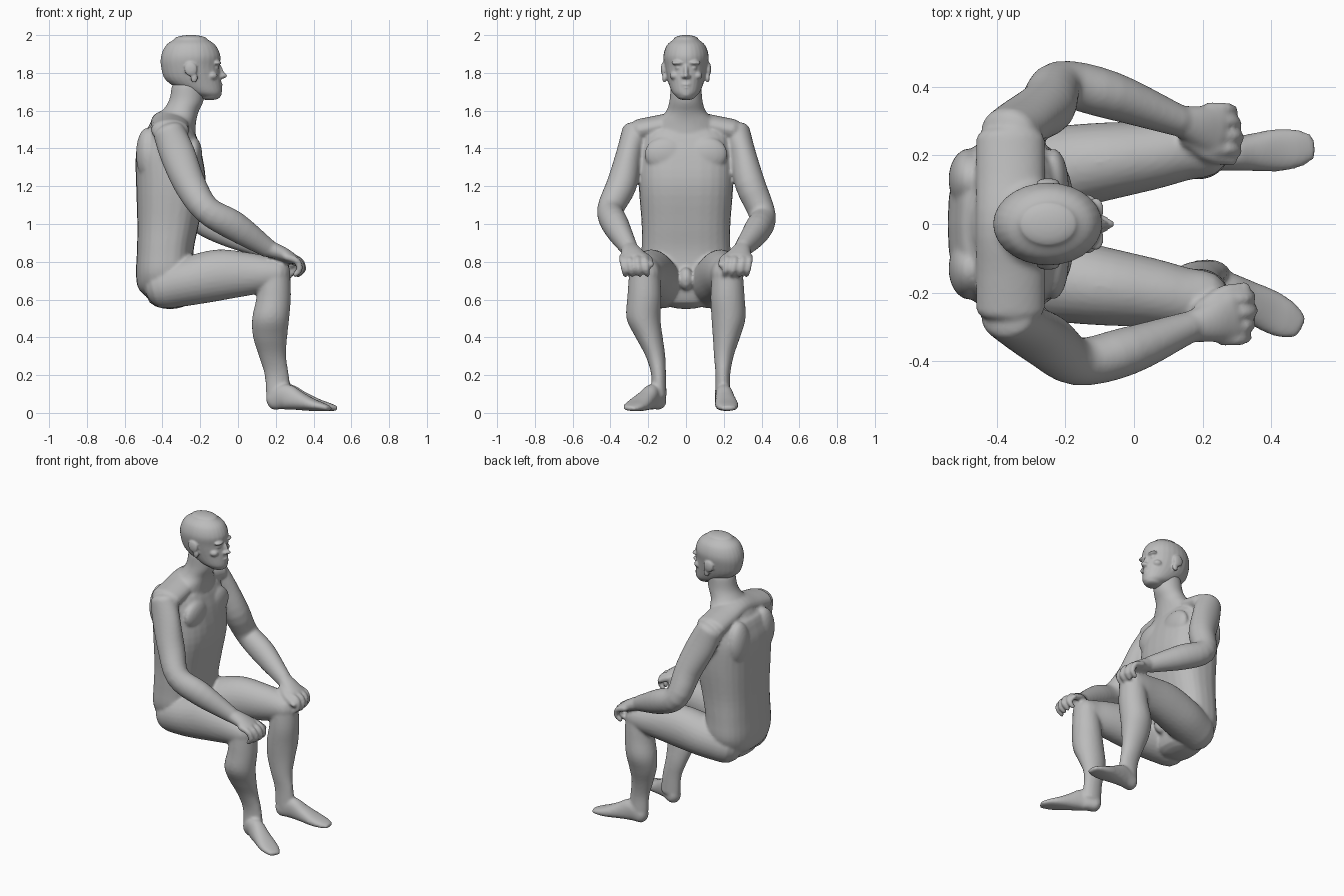
import bpy, bmesh, math
from mathutils import Vector, Matrix

cube = bpy.data.objects.get("Cube")
if cube:
    bpy.data.objects.remove(cube, do_unlink=True)

skin = bpy.data.materials.new("grey_skin")
skin.use_nodes = True
grey = (0.5, 0.5, 0.5, 1)
skin.diffuse_color = grey
skin.node_tree.nodes["Principled BSDF"].inputs["Base Color"].default_value = grey

UP = Vector((0, 0, 1))
SEGMENTS = 28


def spline(rows, steps=4):
    """Catmull-Rom interpolation through rows of numbers."""
    rows = [Vector(r) for r in rows]
    out = []
    for i in range(len(rows) - 1):
        p1, p2 = rows[i], rows[i + 1]
        p0 = rows[i - 1] if i else p1 * 2 - p2
        p3 = rows[i + 2] if i + 2 < len(rows) else p2 * 2 - p1
        for k in range(steps):
            t = k / steps
            out.append((p1 * 2 + (p2 - p0) * t + (p0 * 2 - p1 * 5 + p2 * 4 - p3) * t ** 2
                        + (p1 * 3 - p0 - p2 * 3 + p3) * t ** 3) / 2)
    return out + [rows[-1]]


def loft(bm, rows, axis=None, power=2, dome=0.6):
    """Closed tube through rows of (x, y, z, side radius, depth radius) with domed ends."""
    rows = spline(rows)
    rings = []
    for i, row in enumerate(rows):
        ahead, behind = rows[min(i + 1, len(rows) - 1)], rows[max(i - 1, 0)]
        along = axis or Vector(ahead[:3]) - Vector(behind[:3])
        rings.append((Vector(row[:3]), along.normalized(), row[3], row[4]))

    def cap(ring, sign):
        centre, along, a, b = ring
        return [(centre + along * sign * dome * min(a, b) * math.sin(t), along,
                 a * math.cos(t), b * math.cos(t)) for t in map(math.radians, (25, 50, 70, 84))]

    rings = cap(rings[0], -1)[::-1] + rings + cap(rings[-1], 1)
    loops = []
    for centre, along, a, b in rings:
        ref = Vector((1, 0, 0)) if abs(along.y) > 0.8 else Vector((0, 1, 0))
        side = (ref - along * ref.dot(along)).normalized()
        depth = along.cross(side)
        loop = []
        for k in range(SEGMENTS):
            angle = math.tau * k / SEGMENTS
            c, s = math.cos(angle), math.sin(angle)
            u = math.copysign(abs(c) ** (2 / power), c)
            v = math.copysign(abs(s) ** (2 / power), s)
            loop.append(bm.verts.new(centre + side * a * u + depth * b * v))
        loops.append(loop)
    for low, high in zip(loops, loops[1:]):
        for k in range(SEGMENTS):
            n = (k + 1) % SEGMENTS
            bm.faces.new((low[k], low[n], high[n], high[k]))
    bm.faces.new(loops[0][::-1])
    bm.faces.new(loops[-1])


def blob(bm, centre, radii, tilt=0):
    place = (Matrix.Translation(centre) @ Matrix.Rotation(math.radians(tilt), 4, 'Y')
             @ Matrix.Diagonal((*radii, 1)))
    bmesh.ops.create_uvsphere(bm, u_segments=24, v_segments=16, radius=1, matrix=place)


def pair(bm, centre, radii, tilt=0):
    for s in (1, -1):
        blob(bm, (centre[0], s * centre[1], centre[2]), radii, tilt)


def finish(bm, name, voxel, rounds):
    """Fuse the overlapping forms into one smooth skin."""
    bmesh.ops.recalc_face_normals(bm, faces=bm.faces)
    mesh = bpy.data.meshes.new(name)
    bm.to_mesh(mesh)
    bm.free()
    mesh.materials.append(skin)
    obj = bpy.data.objects.new(name, mesh)
    bpy.context.collection.objects.link(obj)
    fuse = obj.modifiers.new("fuse", 'REMESH')
    fuse.mode = 'VOXEL'
    fuse.voxel_size = voxel
    fuse.use_smooth_shade = True
    soften = obj.modifiers.new("soften", 'SMOOTH')
    soften.factor = 0.5
    soften.iterations = rounds
    mesh.polygons.foreach_set("use_smooth", [True] * len(mesh.polygons))


def leg(bm, s, ankle, turn):
    # thigh
    loft(bm, [(-.39, s * .125, .67, .115, .12), (-.25, s * .155, .7, .125, .13),
              (-.1, s * .18, .73, .115, .135), (.05, s * .2, .735, .1, .115),
              (.14, s * .215, .735, .09, .098), (.2, s * .22, .735, .085, .085)], dome=.9)
    # shin and calf
    loft(bm, [(.195, s * .22, .76, .08, .08), (.19, s * .22, .62, .09, .09),
              (.173, s * .225, .5, .09, .098), (.17, s * (.14 + ankle * .38), .4, .072, .09),
              (.183, s * (.05 + ankle * .77), .3, .052, .072), (.205, s * ankle, .2, .039, .064),
              (.215, s * ankle, .09, .042, .066)], axis=-UP)
    # foot, turned about the heel
    yaw = math.radians(turn)
    sole = [(0, .065, .042, .05), (.07, .085, .046, .068), (.15, .064, .054, .05),
            (.23, .043, .062, .033), (.29, .032, .055, .022), (.325, .025, .04, .015)]
    loft(bm, [(.19 + d * math.cos(yaw), s * (ankle + d * math.sin(yaw)), z, a, b)
              for d, z, a, b in sole], power=2.3, dome=.9)


def arm(bm, s, shift, elbow, forearm):
    wrist = (.16 + shift * .7, s * .3, .87)
    # upper arm and forearm
    loft(bm, [(-.365, s * .265, 1.485, .075, .085), (-.32, s * .3, 1.37, .07, .093),
              (-.255, s * .34, 1.21, .08, .085), (*elbow, .07, .074),
              (*forearm, .07, .078), (*wrist, .046, .05)])
    # palm
    loft(bm, [(*wrist, .045, .045), (.23 + shift, s * .285, .845, .06, .038),
              (.285 + shift, s * .272, .815, .074, .032)])
    # fingers draped over the knee
    for y, reach in ((.335, -.012), (.298, 0), (.258, .006), (.218, 0)):
        x = .27 + shift + reach
        loft(bm, [(x, s * y, .825, .02, .02), (x + .053, s * y, .805, .018, .018),
                  (x + .068, s * (y - .008), .76, .017, .017),
                  (x + .045, s * (y - .014), .733, .015, .015)], dome=1)
    # thumb
    loft(bm, [(.2 + shift, s * .25, .84, .028, .026), (.26 + shift, s * .2, .815, .021, .021),
              (.325 + shift, s * .185, .785, .016, .016)], dome=1)


# Torso and neck
body = bmesh.new()
loft(body, [(-.36, 0, .61, .15, .12), (-.378, 0, .66, .2, .15), (-.388, 0, .74, .235, .152),
            (-.385, 0, .86, .235, .15), (-.37, 0, 1, .235, .163), (-.355, 0, 1.2, .25, .184),
            (-.365, 0, 1.36, .25, .176), (-.366, 0, 1.46, .235, .148)],
     axis=UP, power=2.6, dome=.5)
loft(body, [(-.365, 0, 1.44, .2, .14), (-.345, 0, 1.53, .17, .122), (-.31, 0, 1.59, .11, .1),
            (-.275, 0, 1.65, .088, .092), (-.262, 0, 1.73, .082, .088)], axis=UP)
# Shoulder girdle
loft(body, [(-.36, y, 1.545 - abs(y) * .2, .1, .06) for y in (-.25, -.13, 0, .13, .25)])
pair(body, (-.235, .11, 1.37), (.045, .11, .09))
# Shoulder blades and pelvis front
pair(body, (-.48, .13, 1.37), (.06, .09, .14))
blob(body, (-.22, 0, .71), (.05, .04, .06))

leg(body, 1, .195, 5)
leg(body, -1, .145, 28)
arm(body, 1, -.04, (-.215, .405, 1.045), (-.07, .375, .965))
arm(body, -1, 0, (-.165, -.4, 1.075), (-.02, -.37, .99))
finish(body, "body", .009, 5)

# Head: jaw to crown
head = bmesh.new()
loft(head, [(-.15, 0, 1.672, .048, .055), (-.185, 0, 1.7, .075, .1), (-.235, 0, 1.76, .097, .146),
            (-.252, 0, 1.83, .113, .155), (-.25, 0, 1.89, .12, .157),
            (-.25, 0, 1.945, .102, .132), (-.25, 0, 1.978, .066, .088)], axis=UP, dome=.34)
# Nose
blob(head, (-.094, 0, 1.81), (.016, .012, .045), -20)
blob(head, (-.078, 0, 1.785), (.021, .014, .014))
pair(head, (-.09, .014, 1.78), (.015, .011, .011))
# Brows, eyes and cheekbones
pair(head, (-.112, .042, 1.853), (.024, .036, .012))
pair(head, (-.12, .04, 1.828), (.019, .019, .014))
pair(head, (-.138, .06, 1.785), (.03, .026, .022))
# Lips and chin
blob(head, (-.098, 0, 1.738), (.018, .028, .008))
blob(head, (-.099, 0, 1.722), (.017, .025, .008))
blob(head, (-.11, 0, 1.69), (.024, .032, .022))
# Ears: rim and lobe
pair(head, (-.25, .12, 1.82), (.034, .013, .038), -15)
pair(head, (-.232, .114, 1.775), (.018, .012, .028))
finish(head, "head", .006, 3)
